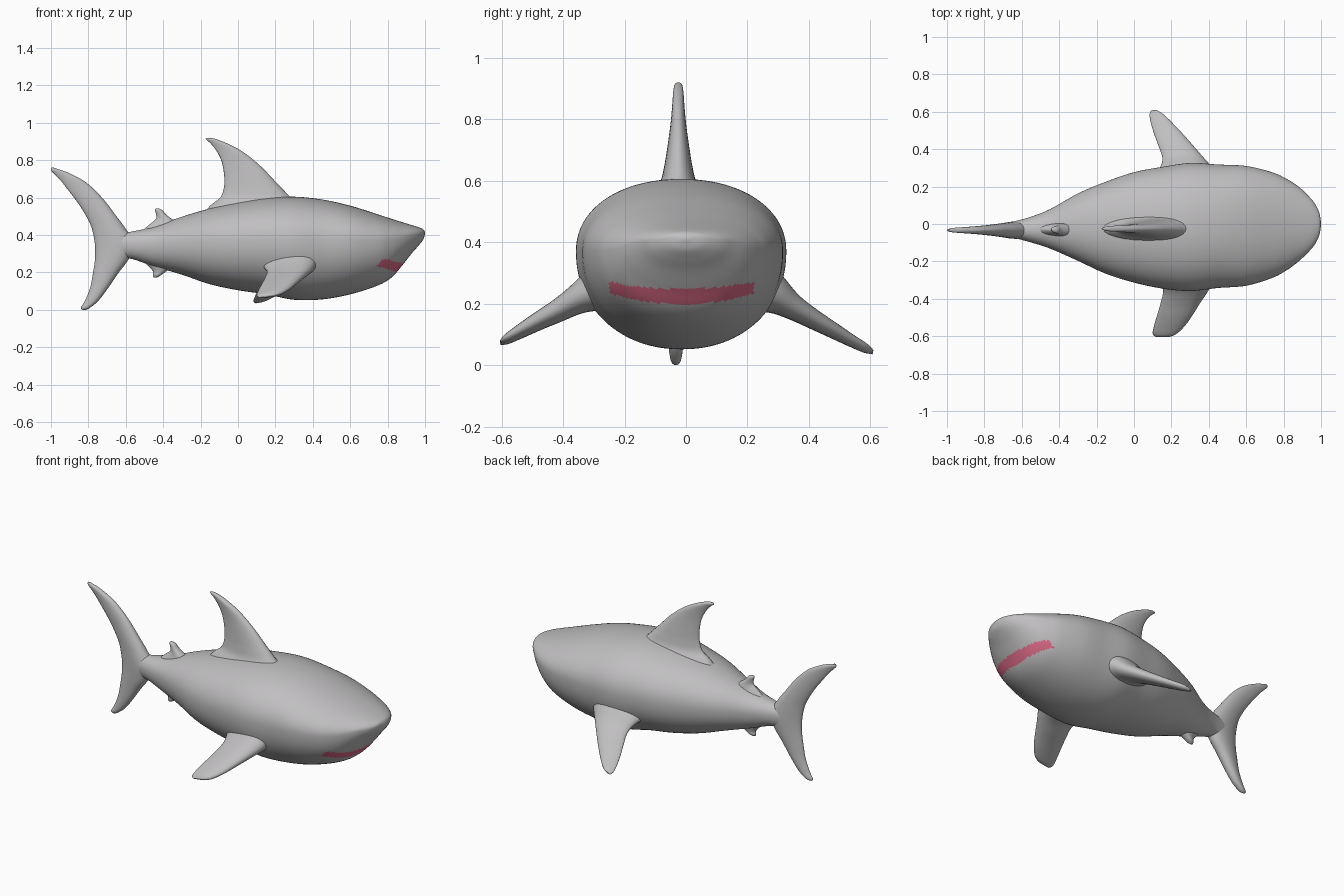
import bpy, bmesh, math
from mathutils import Vector


def material(name, rgb):
    m = bpy.data.materials.new(name)
    m.diffuse_color = (*rgb, 1)
    return m


GREY = material("skin grey", (0.53, 0.52, 0.53))
PINK = material("mouth pink", (0.74, 0.15, 0.25))


def smooth_rows(rows, steps):
    """Catmull-Rom interpolation through rows of numbers."""
    out = []
    last = len(rows) - 1
    for i in range(last):
        p = [rows[max(0, min(last, i + k))] for k in (-1, 0, 1, 2)]
        for s in range(steps):
            t = s / steps
            out.append([0.5 * (2 * b + (c - a) * t + (2 * a - 5 * b + 4 * c - d) * t * t
                               + (3 * b - a - 3 * c + d) * t ** 3)
                        for a, b, c, d in zip(*p)])
    out.append(list(rows[-1]))
    return out


def loft(name, rings):
    """Skin a list of closed rings, cap both ends, shade smooth."""
    bm = bmesh.new()
    loops = [[bm.verts.new(p) for p in ring] for ring in rings]
    n = len(rings[0])
    for a, b in zip(loops, loops[1:]):
        for j in range(n):
            k = (j + 1) % n
            bm.faces.new((a[j], a[k], b[k], b[j]))
    for ring in (loops[0], loops[-1]):
        mid = sum((v.co for v in ring), Vector()) / n
        c = bm.verts.new(mid)
        for j in range(n):
            bm.faces.new((ring[j], ring[(j + 1) % n], c))
    bmesh.ops.recalc_face_normals(bm, faces=bm.faces)
    for f in bm.faces:
        f.smooth = True
    me = bpy.data.meshes.new(name)
    bm.to_mesh(me)
    bm.free()
    me.materials.append(GREY)
    ob = bpy.data.objects.new(name, me)
    bpy.context.collection.objects.link(ob)
    return ob


def fin(name, rows, normal, n=28):
    """rows: leading edge xyz, trailing edge xyz, half thickness."""
    normal = Vector(normal).normalized()
    rings = []
    for r in smooth_rows(rows, 6):
        lead, trail, th = Vector(r[0:3]), Vector(r[3:6]), r[6]
        ring = []
        for j in range(n):
            a = 2 * math.pi * j / n
            u = math.cos(a)
            # blunt leading edge, thinner trailing edge
            ring.append((lead + trail) / 2 + (lead - trail) / 2 * u
                        + normal * th * math.sin(a) * (1 + 0.25 * u))
        rings.append(ring)
    return loft(name, rings)


def upright_fin(name, rows, y=-0.03):
    """rows: height, leading x, trailing x, half thickness."""
    return fin(name, [(xl, y, z, xt, y, z, th) for z, xl, xt, th in rows], (0, 1, 0))


# Body: x, bottom z, widest z, top z, half width, centre y
body_rows = [
    (-0.73, 0.32, 0.35, 0.38, 0.022, -0.03),
    (-0.65, 0.285, 0.35, 0.405, 0.042, -0.03),
    (-0.56, 0.27, 0.35, 0.42, 0.066, -0.03),
    (-0.45, 0.232, 0.35, 0.445, 0.105, -0.026),
    (-0.30, 0.188, 0.355, 0.498, 0.180, -0.017),
    (-0.15, 0.137, 0.36, 0.542, 0.246, -0.02),
    (0.00, 0.105, 0.365, 0.575, 0.295, -0.018),
    (0.15, 0.083, 0.37, 0.598, 0.325, -0.02),
    (0.30, 0.054, 0.37, 0.605, 0.342, -0.016),
    (0.45, 0.056, 0.37, 0.59, 0.330, -0.012),
    (0.60, 0.083, 0.37, 0.557, 0.320, -0.01),
    (0.74, 0.127, 0.37, 0.513, 0.282, -0.006),
    (0.82, 0.172, 0.375, 0.487, 0.242, -0.003),
    (0.88, 0.240, 0.385, 0.468, 0.200, 0),
    (0.93, 0.303, 0.40, 0.453, 0.153, 0),
    (0.965, 0.343, 0.405, 0.442, 0.112, 0),
    (0.99, 0.375, 0.41, 0.431, 0.062, 0),
    (1.00, 0.405, 0.41, 0.415, 0.010, 0),
]
rings = []
for x, zb, zm, zt, hw, cy in smooth_rows(body_rows, 8):
    ring = []
    for j in range(128):
        a = 2 * math.pi * j / 128
        c, s = math.cos(a), math.sin(a)
        e = 0.94
        y = cy + hw * math.copysign(abs(c) ** e, c)
        z = zm + (zt - zm if s > 0 else zm - zb) * math.copysign(abs(s) ** e, s)
        ring.append((x, y, z))
    rings.append(ring)
body = loft("body", rings)

# Mouth: curved band across the underside of the snout
body.data.materials.append(PINK)
for p in body.data.polygons:
    c = p.center
    u = (c.y + 0.015) / 0.235
    if c.x > 0.65 and abs(u) < 1 and 0.198 + 0.036 * u * u < c.z < 0.248 + 0.022 * u * u:
        p.material_index = 1

# Main dorsal fin with flared root
upright_fin("dorsal_fin", [
    (0.50, 0.44, -0.20, 0.13), (0.56, 0.345, -0.145, 0.082),
    (0.60, 0.285, -0.095, 0.056), (0.65, 0.235, -0.076, 0.044),
    (0.70, 0.187, -0.073, 0.036), (0.75, 0.140, -0.078, 0.029),
    (0.80, 0.085, -0.090, 0.023), (0.85, 0.018, -0.115, 0.019),
    (0.89, -0.058, -0.147, 0.016), (0.912, -0.115, -0.172, 0.012),
    (0.92, -0.145, -0.168, 0.004)], -0.025)

# Tail fin, upper and lower lobes in one sweep
upright_fin("tail_fin", [
    (0.76, -0.985, -0.997, 0.004), (0.747, -0.945, -1.0, 0.011),
    (0.73, -0.90, -0.985, 0.014), (0.69, -0.825, -0.947, 0.018),
    (0.64, -0.765, -0.908, 0.022), (0.58, -0.71, -0.862, 0.027),
    (0.51, -0.657, -0.817, 0.033), (0.44, -0.605, -0.783, 0.039),
    (0.35, -0.55, -0.765, 0.045), (0.27, -0.585, -0.765, 0.041),
    (0.20, -0.637, -0.775, 0.035), (0.12, -0.692, -0.79, 0.029),
    (0.05, -0.745, -0.818, 0.022), (0.012, -0.79, -0.84, 0.015),
    (0.0, -0.812, -0.832, 0.004)], -0.033)

# Small rear fins above and below the tail stem
upright_fin("second_dorsal_fin", [
    (0.40, -0.24, -0.54, 0.06), (0.455, -0.31, -0.475, 0.036),
    (0.485, -0.352, -0.44, 0.027), (0.51, -0.385, -0.438, 0.021),
    (0.533, -0.405, -0.444, 0.016), (0.542, -0.425, -0.44, 0.005)])
upright_fin("anal_fin", [
    (0.28, -0.28, -0.53, 0.05), (0.23, -0.345, -0.475, 0.032),
    (0.205, -0.385, -0.455, 0.023), (0.185, -0.412, -0.455, 0.017),
    (0.173, -0.432, -0.45, 0.005)])

# Pectoral fins: distance out, leading x, trailing x, height, half thickness
pectoral = {
    "left_pectoral_fin": (1, [
        (0.22, 0.46, 0.10, 0.25, 0.10), (0.29, 0.425, 0.135, 0.225, 0.062),
        (0.35, 0.375, 0.152, 0.185, 0.041), (0.42, 0.315, 0.130, 0.143, 0.031),
        (0.48, 0.262, 0.108, 0.109, 0.025), (0.54, 0.205, 0.090, 0.075, 0.019),
        (0.585, 0.158, 0.083, 0.051, 0.014), (0.607, 0.125, 0.092, 0.040, 0.005)]),
    "right_pectoral_fin": (-1, [
        (0.24, 0.45, 0.10, 0.26, 0.10), (0.31, 0.42, 0.140, 0.232, 0.064),
        (0.36, 0.395, 0.155, 0.207, 0.046), (0.42, 0.355, 0.143, 0.172, 0.036),
        (0.48, 0.318, 0.126, 0.140, 0.029), (0.54, 0.276, 0.108, 0.106, 0.022),
        (0.585, 0.230, 0.100, 0.080, 0.015), (0.603, 0.190, 0.115, 0.070, 0.005)]),
}
for name, (side, rows) in pectoral.items():
    fin(name, [(xl, side * d, z + 0.008, xt, side * d, z - 0.004, th)
               for d, xl, xt, z, th in rows], (0, side * 0.45, 0.9))
